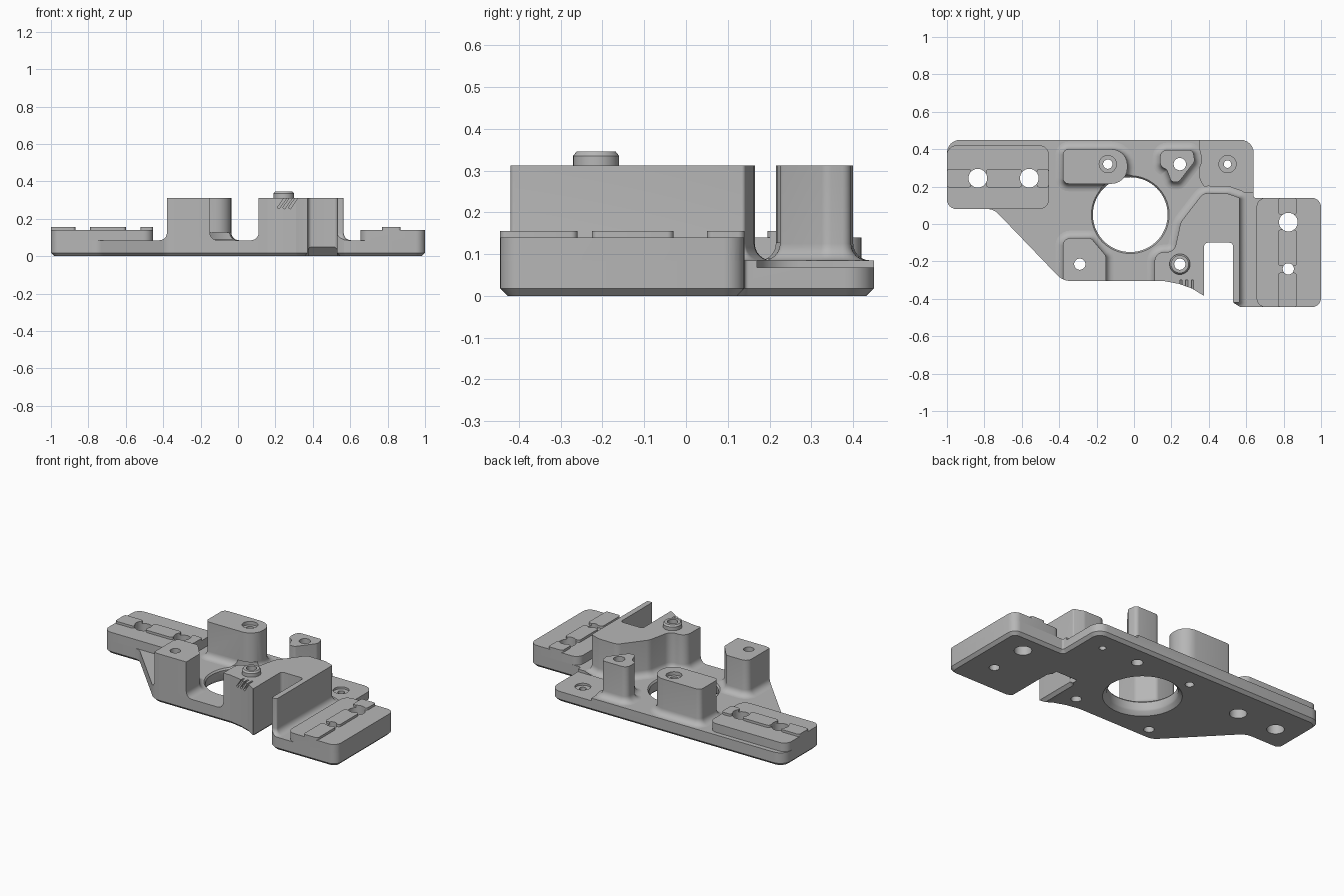
import bpy, bmesh, math
from mathutils import Vector, Matrix

cube = bpy.data.objects.get("Cube")
if cube:
    bpy.data.objects.remove(cube, do_unlink=True)

grey = bpy.data.materials.new("plain grey")
grey.use_nodes = True
grey.diffuse_color = (0.47, 0.47, 0.47, 1)
grey.node_tree.nodes["Principled BSDF"].inputs["Base Color"].default_value = (0.47, 0.47, 0.47, 1)

FLOOR, PAD, TOP = 0.085, 0.14, 0.312


def rounded(corners, d=0.0, steps=6):
    """Counter-clockwise (x, y, radius) corners, grown by d and rounded."""
    out, n = [], len(corners)
    for i, (x, y, r) in enumerate(corners):
        p = Vector((x, y))
        a = (p - Vector(corners[i - 1][:2])).normalized()
        b = (Vector(corners[(i + 1) % n][:2]) - p).normalized()
        turn = math.atan2(a.x * b.y - a.y * b.x, a.dot(b))
        na, nb = Vector((a.y, -a.x)), Vector((b.y, -b.x))
        p = p + (na + nb) * (d / (1 + na.dot(nb)))
        sign = 1 if turn > 0 else -1
        r = max(r + sign * d, 0.003)
        start = p - a * (r * math.tan(abs(turn) / 2))
        centre = start - na * (r * sign)
        for k in range(steps + 1):
            arm = na * (r * sign)
            arm.rotate(Matrix.Rotation(turn * k / steps, 2))
            out.append(centre + arm)
    return out


def loft(bm, rings):
    """Capped skin over (points, z) rings."""
    rows = [[bm.verts.new((p[0], p[1], z)) for p in pts] for pts, z in rings]
    n = len(rows[0])
    for low, high in zip(rows, rows[1:]):
        for i in range(n):
            j = (i + 1) % n
            bm.faces.new((low[i], low[j], high[j], high[i]))
    bm.faces.new(rows[0][::-1])
    bm.faces.new(rows[-1])


def lathe(bm, x, y, profile, sides=40):
    angles = [math.tau * i / sides for i in range(sides)]
    loft(bm, [([(x + r * math.cos(t), y + r * math.sin(t)) for t in angles], z) for r, z in profile])


def finish(name, bm):
    mesh = bpy.data.meshes.new(name)
    bmesh.ops.recalc_face_normals(bm, faces=bm.faces)
    bm.to_mesh(mesh)
    bm.free()
    mesh.materials.append(grey)
    obj = bpy.data.objects.new(name, mesh)
    bpy.context.scene.collection.objects.link(obj)
    return obj


def solid(name, corners, levels):
    bm = bmesh.new()
    loft(bm, [(rounded(corners, d), z) for d, z in levels])
    return finish(name, bm)


def box(x0, x1, y0, y1, r):
    return [(x0, y0, r), (x1, y0, r), (x1, y1, r), (x0, y1, r)]


def activate(obj):
    bpy.ops.object.select_all(action="DESELECT")
    obj.select_set(True)
    bpy.context.view_layer.objects.active = obj


def boolean(obj, cutter, operation="DIFFERENCE"):
    activate(obj)
    mod = obj.modifiers.new("cut", "BOOLEAN")
    mod.operation, mod.object, mod.solver = operation, cutter, "EXACT"
    bpy.ops.object.modifier_apply(modifier=mod.name)


# Plate outline with the front notch
outline = [(-1, 0.08, 0.05), (-0.75, 0.08, 0.08), (-0.38, -0.305, 0.1), (0.16, -0.305, 0.05),
           (0.24, -0.32, 0), (0.31, -0.345, 0), (0.375, -0.385, 0), (0.375, -0.1, 0.02),
           (0.53, -0.1, 0.02), (0.53, -0.42, 0.01), (0.57, -0.445, 0.02), (1, -0.445, 0.05),
           (1, 0.14, 0.05), (0.64, 0.14, 0.01), (0.64, 0.45, 0.07), (-1, 0.45, 0.07)]
base = solid("base_plate", outline, [(-0.018, 0), (0, 0.018), (0, FLOOR)])
clip = solid("outline_clip", outline, [(0, -0.2), (0, 0.6)])

# Raised parts with a concave fillet at the foot
F = 0.04
foot = [(F * (1 - math.sin(t)), FLOOR + F * (1 - math.cos(t)))
        for t in (math.pi / 2 * k / 6 for k in range(7))] + [(0, TOP)]
raised = {
    "back_post": [(-0.38, 0.215, 0.03), (-0.035, 0.215, 0.085), (-0.035, 0.4, 0.085), (-0.38, 0.4, 0.03)],
    "front_post": [(-0.38, -0.34, 0.01), (-0.15, -0.34, 0.01), (-0.15, -0.17, 0.03),
                   (-0.23, -0.075, 0.03), (-0.38, -0.075, 0.04)],
    "triangular_post": [(0.14, 0.395, 0.035), (0.14, 0.31, 0.03), (0.175, 0.29, 0.02), (0.2, 0.225, 0.02),
                        (0.24, 0.225, 0.02), (0.325, 0.335, 0.03), (0.315, 0.395, 0.025)],
    "main_block": [(0.11, -0.42, 0), (0.565, -0.42, 0.01), (0.565, 0.14, 0.01), (0.5, 0.163, 0.05),
                   (0.37, 0.165, 0.05), (0.25, 0.01, 0.08), (0.215, -0.15, 0.05), (0.11, -0.15, 0.05)],
}
parts = [base]
for name, corners in raised.items():
    parts.append(solid(name, corners, foot))

# Mounting pads with raised locating strips
pads = {"left_pad": box(-1, -0.455, 0.08, 0.42, 0.05), "right_pad": box(0.655, 1, -0.445, 0.14, 0.05)}
for name, corners in pads.items():
    parts.append(solid(name, corners, [(0, FLOOR), (0, PAD)]))
strip = [(0, PAD), (0, 0.155)]
for i, (a, b) in enumerate([(-1, -0.87), (-0.79, -0.6), (-0.52, -0.455)]):
    parts.append(solid(f"left_strip_{i + 1}", box(a, b, 0.195, 0.295, 0.015), strip))
for i, (a, b) in enumerate([(-0.445, -0.26), (-0.225, -0.03), (0.05, 0.14)]):
    parts.append(solid(f"right_strip_{i + 1}", box(0.77, 0.87, a, b, 0.015), strip))

# Bushing on the main block
bm = bmesh.new()
lathe(bm, 0.245, -0.215, [(0.055, 0.3), (0.055, 0.335), (0.047, 0.345)])
parts.append(finish("bushing", bm))

# Holes through everything
bm = bmesh.new()
lathe(bm, -0.02, 0.05, [(0.235, -0.01), (0.205, 0.02), (0.2, 0.03), (0.2, 0.075), (0.212, 0.09), (0.212, 0.126)], 72)
plain = [(-0.835, 0.245, 0.05), (-0.56, 0.245, 0.05), (0.825, 0.01, 0.05), (0.825, -0.24, 0.03),
         (0.245, 0.32, 0.033), (0.245, -0.215, 0.03), (-0.29, -0.215, 0.03)]
for x, y, r in plain:
    lathe(bm, x, y, [(r, -0.1), (r, 0.5)])
for x, y, r, z in [(-0.14, 0.32, 0.025, 0.29), (0.5, 0.32, 0.02, 0.055)]:
    lathe(bm, x, y, [(r, -0.1), (r, z), (0.046, z), (0.046, 0.5)])
# Slanted grooves on the block front
for x in (0.235, 0.265, 0.295):
    place = Matrix.Translation((x, -0.325, 0.285)) @ Matrix.Rotation(math.radians(35), 4, "Y")
    bmesh.ops.create_cube(bm, size=1, matrix=place @ Matrix.Diagonal((0.012, 0.05, 0.07, 1)))
# Relief under the notch
place = Matrix.Translation((0.4525, -0.1, 0)) @ Matrix.Rotation(math.radians(45), 4, "X")
bmesh.ops.create_cube(bm, size=1, matrix=place @ Matrix.Diagonal((0.153, 0.07, 0.07, 1)))
holes = finish("hole_cutter", bm)

# Sunken seat at the back corner
seat = solid("seat_cutter", [(0.35, 0.17, 0.1), (0.8, 0.17, 0.01), (0.8, 0.6, 0.01), (0.35, 0.6, 0.01)],
             [(0, 0.068), (0, 0.2)])
boolean(base, seat)

for part in parts:
    if part is not base:
        boolean(part, clip, "INTERSECT")
    boolean(part, holes)
    activate(part)
    bpy.ops.object.shade_smooth_by_angle(angle=math.radians(30))

for cutter in (clip, holes, seat):
    bpy.data.objects.remove(cutter, do_unlink=True)
